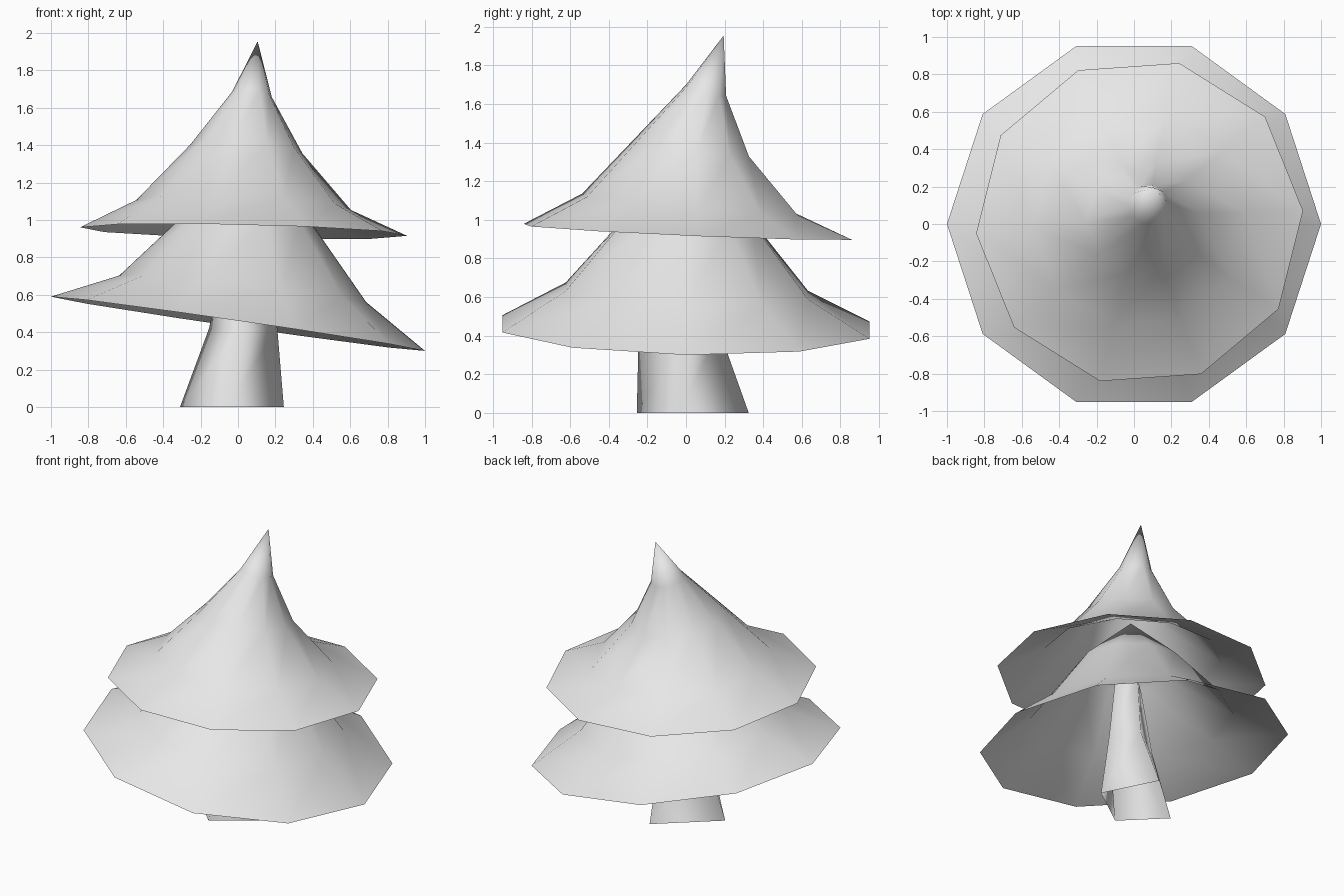
import bpy
import bmesh
import math

cube = bpy.data.objects.get("Cube")
if cube:
    bpy.data.objects.remove(cube, do_unlink=True)

# One plain colour for the whole tree
grey = bpy.data.materials.new("light_grey")
grey.use_nodes = True
colour = (0.8, 0.8, 0.8, 1)
grey.diffuse_color = colour
grey.node_tree.nodes["Principled BSDF"].inputs["Base Color"].default_value = colour


def tilted_ring(cx, cy, cz, radius, slope_x, slope_y, turn=0, sides=10):
    """Regular ring of points lying on a leaning plane."""
    points = []
    for i in range(sides):
        angle = math.radians(turn) + math.tau * i / sides
        dx, dy = radius * math.cos(angle), radius * math.sin(angle)
        points.append((cx + dx, cy + dy, cz + slope_x * dx + slope_y * dy))
    return points


def loft(name, rings, tip=None):
    """Open shell through a stack of rings, with an optional pointed tip."""
    bm = bmesh.new()
    loops = [[bm.verts.new(p) for p in ring] for ring in rings]
    count = len(loops[0])
    for low, high in zip(loops, loops[1:]):
        for i in range(count):
            j = (i + 1) % count
            bm.faces.new((low[i], low[j], high[j], high[i]))
    if tip:
        top = bm.verts.new(tip)
        for i in range(count):
            bm.faces.new((loops[-1][i], loops[-1][(i + 1) % count], top))
    mesh = bpy.data.meshes.new(name)
    bm.to_mesh(mesh)
    bm.free()
    for face in mesh.polygons:
        face.use_smooth = True
    mesh.materials.append(grey)
    obj = bpy.data.objects.new(name, mesh)
    bpy.context.collection.objects.link(obj)
    return obj


# Wide lower branches, leaning down to one side
loft("lower_branches", [
    tilted_ring(0, 0, 0.445, 1.0, -0.145, -0.017),
    tilted_ring(0.025, 0.005, 0.632, 0.66, -0.107, -0.035),
    tilted_ring(0.05, 0.015, 1.0, 0.345, -0.06, -0.03),
], tip=(0.06, 0.04, 1.3))

# Upper branches, curling up to a bent tip
loft("upper_branches", [
    tilted_ring(0.03, 0.01, 0.938, 0.876, -0.023, -0.043, 4),
    tilted_ring(0.03, 0.02, 1.08, 0.575, -0.04, -0.09, 4),
    tilted_ring(0.045, 0.035, 1.38, 0.3, -0.068, -0.16, 4),
    tilted_ring(0.075, 0.105, 1.672, 0.106, -0.12, -0.26, 4),
], tip=(0.105, 0.195, 1.955))

# Crooked four-sided trunk, open at the base
loft("trunk", [
    [(0.245, -0.04, 0), (0.06, 0.325, 0), (-0.31, 0, 0), (-0.055, -0.255, 0)],
    [(0.21, 0, 0.42), (0.09, 0.175, 0.42), (-0.155, 0, 0.42), (0.02, -0.245, 0.42)],
    [(0.16, 0, 0.85), (0.06, 0.11, 0.85), (-0.06, 0, 0.85), (0.04, -0.11, 0.85)],
])
